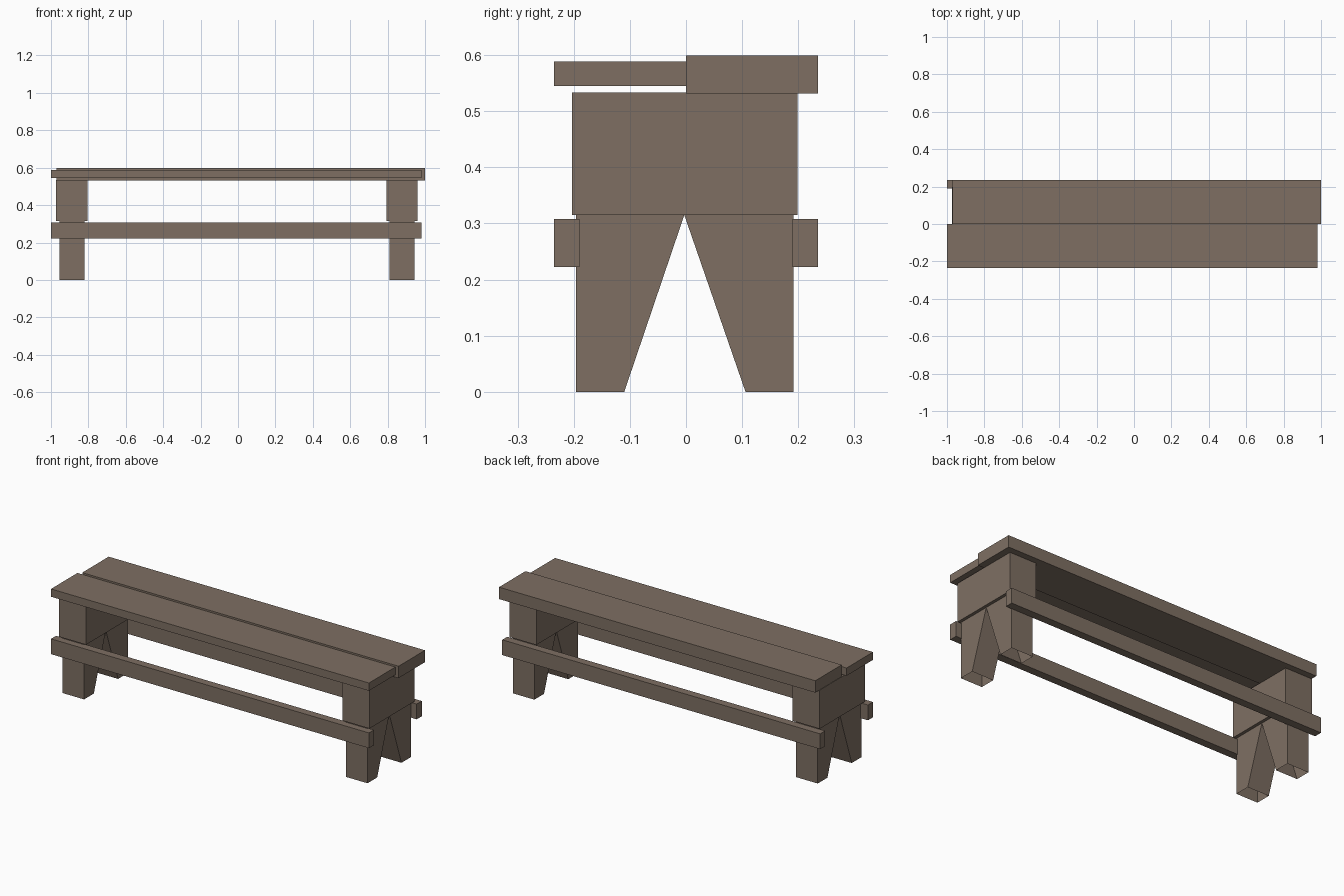
import bpy

if "Cube" in bpy.data.objects:
    bpy.data.objects.remove(bpy.data.objects["Cube"])

wood = bpy.data.materials.new("brown wood")
wood.diffuse_color = (0.209, 0.159, 0.124, 1)
wood.use_nodes = True
wood.node_tree.nodes["Principled BSDF"].inputs["Base Color"].default_value = wood.diffuse_color


def make(name, verts, faces):
    mesh = bpy.data.meshes.new(name)
    mesh.from_pydata(verts, [], faces)
    mesh.materials.append(wood)
    obj = bpy.data.objects.new(name, mesh)
    bpy.context.collection.objects.link(obj)
    return obj


def prism(name, profile, x0, x1, open_edge=None):
    """Extrude a counter-clockwise (y, z) profile along x; one side may stay open."""
    n = len(profile)
    verts = [(x, y, z) for x in (x0, x1) for y, z in profile]
    faces = [tuple(reversed(range(n))), tuple(range(n, 2 * n))]
    faces += [(i, (i + 1) % n, (i + 1) % n + n, i + n)
              for i in range(n) if i != open_edge]
    return make(name, verts, faces)


def box(name, x0, x1, y0, y1, z0, z1):
    return prism(name, [(y0, z0), (y1, z0), (y1, z1), (y0, z1)], x0, x1)


# Seat planks, slightly mismatched
box("front_seat_plank", -1.0, 0.98, -0.235, 0.0, 0.545, 0.589)
box("back_seat_plank", -0.97, 1.0, 0.0, 0.235, 0.532, 0.599)

# Long side rails
box("front_rail", -1.0, 0.98, -0.235, -0.19, 0.222, 0.308)
box("back_rail", -1.0, 0.98, 0.19, 0.235, 0.222, 0.308)

# End supports: solid block above, two tapered legs with open undersides
for side, cx in (("left", -0.888), ("right", 0.877)):
    box(side + "_support_block", cx - 0.084, cx + 0.084, -0.203, 0.199, 0.315, 0.533)
    x0, x1 = cx - 0.067, cx + 0.067
    prism(side + "_front_leg",
          [(-0.196, 0), (-0.11, 0), (-0.003, 0.315), (-0.196, 0.315)], x0, x1, 0)
    prism(side + "_back_leg",
          [(0.106, 0), (0.192, 0), (0.192, 0.315), (-0.003, 0.315)], x0, x1, 0)
